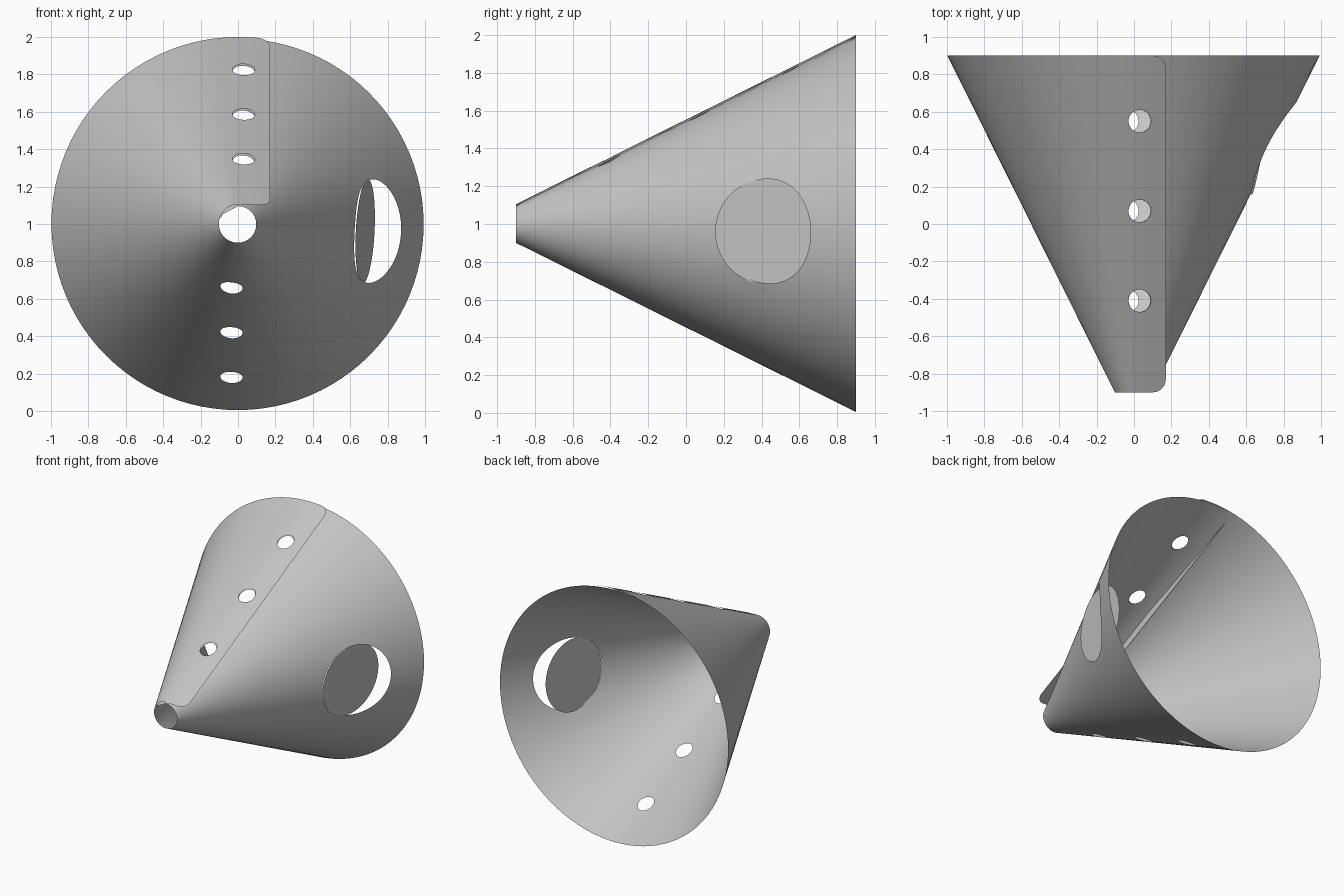
import bpy, bmesh, math
from math import sin, cos, asin, pi, tau
from mathutils import Vector
from mathutils.geometry import delaunay_2d_cdt

cube = bpy.data.objects.get("Cube")
if cube:
    bpy.data.objects.remove(cube, do_unlink=True)

HALF = 0.9       # half length along y
FLAP = 0.17      # width of each overlapping flap
CORNER = 0.07    # rounding of the flap corners
GAP = 0.01       # how far the rolled sheet spirals inward

grey = bpy.data.materials.new("plain_grey")
grey.use_nodes = True
colour = (0.55, 0.55, 0.55, 1)
grey.diffuse_color = colour
grey.node_tree.nodes["Principled BSDF"].inputs["Base Color"].default_value = colour


def radius(y):
    return 0.105 + (y + HALF) * 0.895 / (2 * HALF)


def roll(u, y):
    """Sheet position: u<0 inner flap, 0..tau round the cone, beyond tau outer flap."""
    r = radius(y)
    if u > tau:
        v = u - tau
        return Vector((FLAP * v, y, 1 + r - 0.012 * v * v))
    if u < 0:
        a, r = u * FLAP / r, r - GAP
    else:
        a, r = u, r - GAP * (1 - u / tau)
    return Vector((r * sin(a), y, 1 + r * cos(a)))


def inside(p, loop):
    hit = False
    for a, b in zip(loop, loop[1:] + loop[:1]):
        if (a[1] > p[1]) != (b[1] > p[1]):
            if p[0] < a[0] + (p[1] - a[1]) * (b[0] - a[0]) / (b[1] - a[1]):
                hit = not hit
    return hit


def circle(n=32):
    return [(cos(tau * i / n), sin(tau * i / n)) for i in range(n)]


def make_object(name, bm):
    mesh = bpy.data.meshes.new(name)
    bm.to_mesh(mesh)
    bm.free()
    ob = bpy.data.objects.new(name, mesh)
    bpy.context.collection.objects.link(ob)
    mesh.materials.append(grey)
    bpy.ops.object.select_all(action='DESELECT')
    ob.select_set(True)
    bpy.context.view_layer.objects.active = ob
    bpy.ops.object.shade_smooth_by_angle(angle=math.radians(30))
    return ob


# Sheet outline with rounded flap corners
outline = []
for k, (sx, sy) in enumerate([(1, -1), (1, 1), (-1, 1), (-1, -1)]):
    for i in range(9):
        a = (k - 1 + i / 8) * pi / 2
        x = sx * (FLAP - CORNER) + CORNER * cos(a)
        y = sy * (HALF - CORNER) + CORNER * sin(a)
        outline.append(((tau if sx > 0 else 0) + x / FLAP, y))

# Lacing holes through both top layers and the bottom
holes = []
for yc in (0.55, 0.07, -0.41):
    outer, inner, bottom = [], [], []
    for c, s in circle():
        x, y = 0.03 + 0.06 * c, yc + 0.06 * s
        turn = asin(x / radius(y))
        outer.append((tau + (x / FLAP if x > 0 else turn), y))
        inner.append((x / FLAP if x < 0 else turn, y))
        xb = -0.035 + 0.06 * c
        bottom.append((pi - asin(xb / radius(y)), y))
    holes += [outer, inner, bottom]

# Large round opening in the left side
opening = []
for c, s in circle(64):
    y = 0.41 + 0.25 * c
    opening.append((pi / 2 + 0.053 + 0.285 * s / radius(0.41 + 0.08 * c), y))
holes.append(opening)

# Triangulate the flat sheet, then roll it into a cone
verts, edges = [], []
for loop in [outline] + holes:
    n = len(verts)
    verts += [Vector(p) for p in loop]
    edges += [(n + i, n + (i + 1) % len(loop)) for i in range(len(loop))]
columns = [-0.75, -0.5, -0.25] + [tau * i / 96 for i in range(97)]
columns += [tau + v for v in (0.25, 0.5, 0.75)]
for u in columns:
    n = len(verts)
    rows = [HALF * (j / 6 - 1) for j in range(13)]
    ok = [y for y in rows if 0 <= u <= tau or abs(y) < HALF - 0.1]
    verts += [Vector((u, y)) for y in ok]
    if abs(u) < 1e-6 or abs(u - tau) < 1e-6:
        edges += [(n + i, n + i + 1) for i in range(len(ok) - 1)]
flat, _, tris, _, _, _ = delaunay_2d_cdt(verts, edges, [], 0, 1e-5)

bm = bmesh.new()
points = [bm.verts.new(roll(p.x, p.y)) for p in flat]
for t in tris:
    a, b, c = (flat[i] for i in t)
    mid = (a + b + c) / 3
    area = abs((b - a).cross(c - a))
    if area > 1e-7 and inside(mid, outline) and not any(inside(mid, h) for h in holes):
        bm.faces.new([points[i] for i in t])
bmesh.ops.delete(bm, geom=[v for v in bm.verts if not v.link_faces], context='VERTS')
make_object("rolled_cone_sheet", bm)

# Flat round cover, hinged inward from the opening's front edge
bm = bmesh.new()
along = Vector((0.10, 0.55, 0)).normalized()
up = Vector((0.05, 0, 1)).normalized()
centre = Vector((0.68, 0.43, 0.96))
bm.faces.new([bm.verts.new(centre + 0.28 * (c * along + s * up)) for c, s in circle(64)])
make_object("opening_cover", bm)
